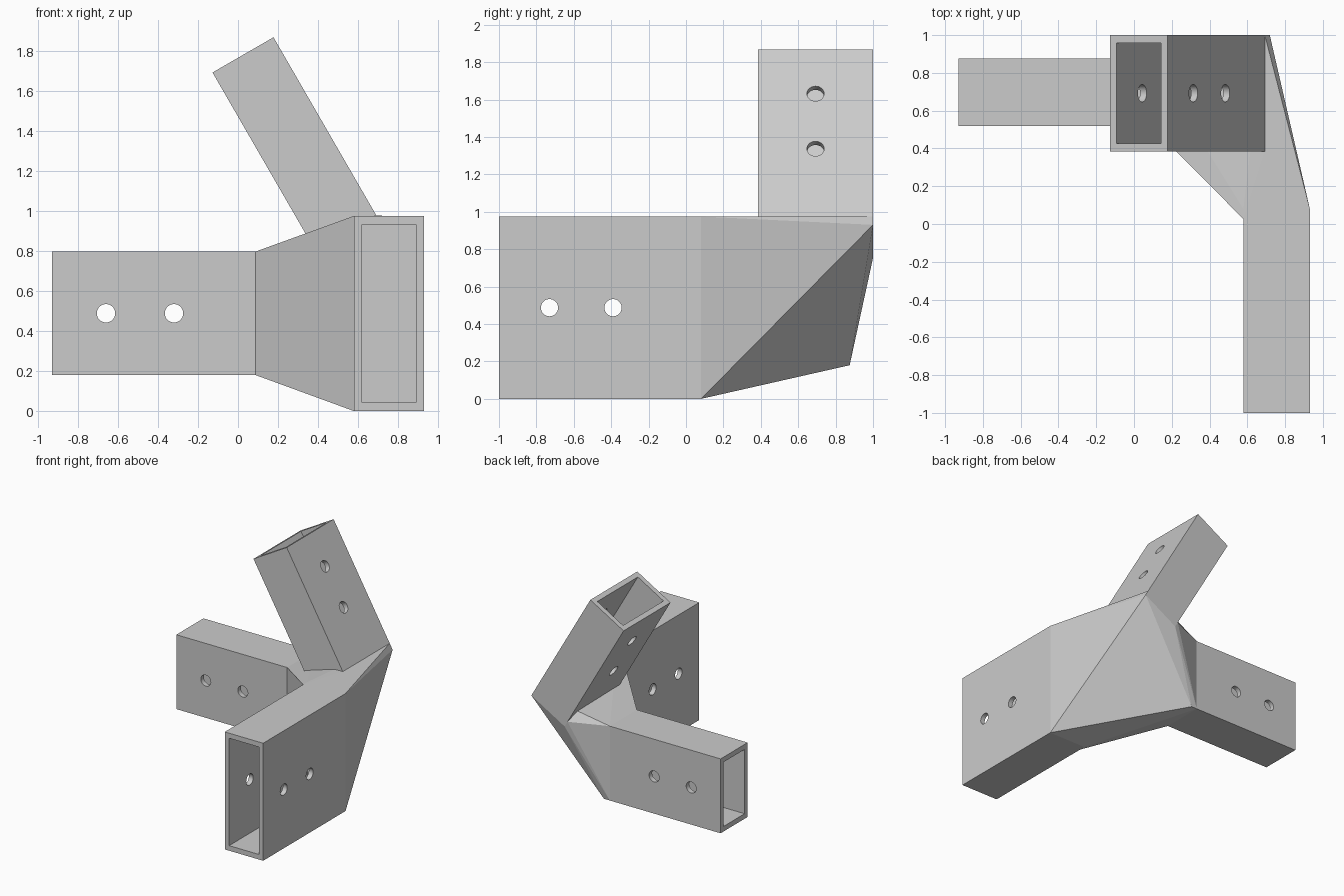
import bpy, bmesh
from math import radians
from mathutils import Matrix, Vector

cube = bpy.data.objects.get("Cube")
if cube:
    bpy.data.objects.remove(cube)

steel = bpy.data.materials.new("light_grey")
steel.use_nodes = True
steel.diffuse_color = (0.6, 0.6, 0.6, 1)
steel.node_tree.nodes["Principled BSDF"].inputs["Base Color"].default_value = steel.diffuse_color

SLAB = 0.053      # depth of each socket root inside the hub
WALL = 0.04
HOLE_RADIUS = 0.046


def make_object(name, bm):
    bmesh.ops.recalc_face_normals(bm, faces=bm.faces)
    mesh = bpy.data.meshes.new(name)
    bm.to_mesh(mesh)
    bm.free()
    mesh.materials.append(steel)
    obj = bpy.data.objects.new(name, mesh)
    bpy.context.collection.objects.link(obj)
    return obj


def add_box(bm, frame, width, height, start, end):
    local = Matrix.Translation((0, 0, (start + end) / 2)) @ Matrix.Diagonal((width, height, end - start, 1))
    return bmesh.ops.create_cube(bm, size=1, matrix=frame @ local)["verts"]


def cut(obj, cutter):
    """Subtract the cutter, bake the result and drop the cutter."""
    mod = obj.modifiers.new("cut", "BOOLEAN")
    mod.operation = "DIFFERENCE"
    mod.solver = "EXACT"
    mod.object = cutter
    cutter.hide_render = True
    deps = bpy.context.evaluated_depsgraph_get()
    baked = bpy.data.meshes.new_from_object(obj.evaluated_get(deps))
    obj.modifiers.clear()
    obj.data = baked
    bpy.data.objects.remove(cutter)


def make_frame(origin, across, axis):
    """Local x runs across the socket, local z runs outward along it."""
    x, z = Vector(across).normalized(), Vector(axis).normalized()
    rot = Matrix((x, z.cross(x), z)).transposed().to_4x4()
    return Matrix.Translation(origin) @ rot


def make_socket(name, frame, width, height, length, holes):
    bm = bmesh.new()
    add_box(bm, frame, width, height, SLAB, length)
    tube = make_object(name, bm)
    # Rectangular bore
    bm = bmesh.new()
    add_box(bm, frame, width - 2 * WALL, height - 2.1 * WALL, SLAB - 0.1, length + 0.1)
    cut(tube, make_object("bore_cutter", bm))
    # Screw holes through both wide walls
    bm = bmesh.new()
    for distance in holes:
        local = Matrix.Translation((0, 0, distance)) @ Matrix.Rotation(radians(90), 4, "Y")
        bmesh.ops.create_cone(bm, cap_ends=True, segments=32, radius1=HOLE_RADIUS,
                              radius2=HOLE_RADIUS, depth=1, matrix=frame @ local)
    cut(tube, make_object("hole_cutter", bm))
    bpy.ops.object.select_all(action="DESELECT")
    tube.select_set(True)
    bpy.context.view_layer.objects.active = tube
    bpy.ops.object.shade_smooth_by_angle(angle=radians(30))


sockets = [
    ("front_socket", make_frame((0.755, 0.08, 0.4875), (1, 0, 0), (0, -1, 0)),
     0.352, 0.975, 1.08, (0.47, 0.81)),
    ("right_socket", make_frame((0.14, 0.6975, 0.4885), (0, -1, 0), (-1, 0, 0)),
     0.355, 0.617, 1.07, (0.46, 0.80)),
    ("upper_socket", make_frame((0.5665, 0.6925, 0.8425), (0.866, 0, 0.5), (-0.5, 0, 0.866)),
     0.352, 0.615, 1.083, (0.47, 0.81)),
]

# Solid hub wrapped tightly around the three socket roots
hub = bmesh.new()
for name, frame, width, height, length, holes in sockets:
    make_socket(name, frame, width, height, length, holes)
    add_box(hub, frame, width, height, 0, SLAB)
points = [v.co.copy() for v in hub.verts]
hub.clear()
for p in points:
    hub.verts.new(p)
hull = bmesh.ops.convex_hull(hub, input=hub.verts)
loose = [v for v in hub.verts if not v.link_faces]
bmesh.ops.delete(hub, geom=loose, context="VERTS")
make_object("hub", hub)
